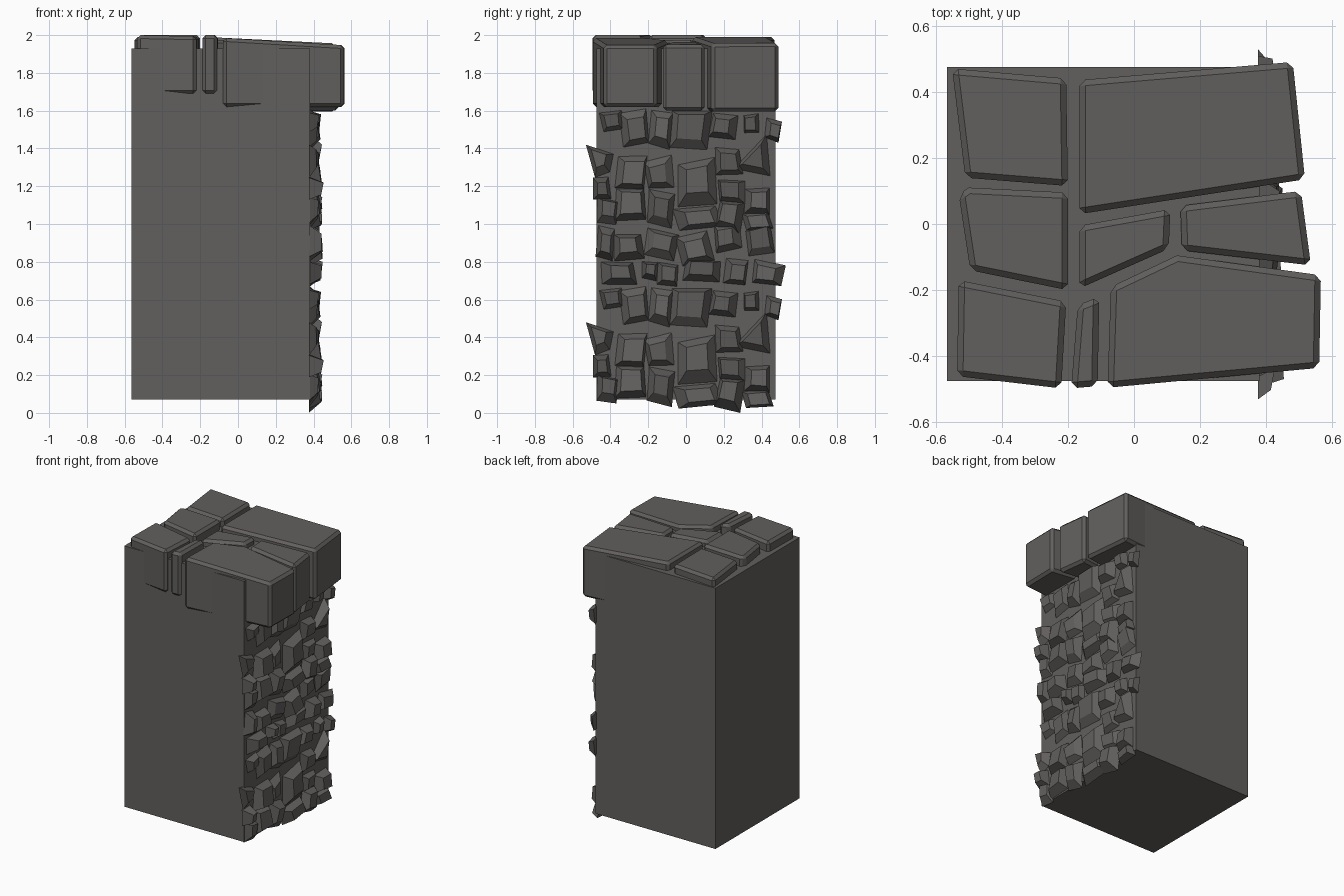
import bpy
import bmesh
import random
from mathutils import Vector

random.seed(4)

cube = bpy.data.objects.get("Cube")
if cube:
    bpy.data.objects.remove(cube, do_unlink=True)

# Single stone colour
stone = bpy.data.materials.new("dark grey stone")
stone.use_nodes = True
grey = (0.122, 0.116, 0.111, 1)
stone.diffuse_color = grey
shader = stone.node_tree.nodes["Principled BSDF"]
shader.inputs["Base Color"].default_value = grey
shader.inputs["Roughness"].default_value = 0.9


def finish(name, bm):
    """Turn a bmesh into a flat-shaded object with the stone material."""
    bmesh.ops.recalc_face_normals(bm, faces=bm.faces)
    mesh = bpy.data.meshes.new(name)
    bm.to_mesh(mesh)
    bm.free()
    mesh.materials.append(stone)
    obj = bpy.data.objects.new(name, mesh)
    bpy.context.collection.objects.link(obj)
    return obj


def loft(bm, lower, upper):
    """Close a solid between two loops of equal length."""
    a = [bm.verts.new(p) for p in lower]
    b = [bm.verts.new(p) for p in upper]
    bm.faces.new(a)
    bm.faces.new(b)
    count = len(a)
    for i in range(count):
        j = (i + 1) % count
        bm.faces.new((a[i], a[j], b[j], b[i]))


# Plain block behind the stonework
EDGE, HALF = 0.38, 0.475
plan = [(-0.565, -HALF), (EDGE, -HALF), (EDGE, HALF), (-0.565, HALF)]
bm = bmesh.new()
loft(bm, [(x, y, 0.07) for x, y in plan], [(x, y, 1.93) for x, y in plan])
finish("core_block", bm)


def slab(name, outline, bottom, top, slope=0.0):
    """Chamfered paving slab; its top falls towards +x by slope."""
    start = min(x for x, y in outline)
    bm = bmesh.new()
    loft(bm, [(x, y, bottom) for x, y in outline],
         [(x, y, top - slope * (x - start)) for x, y in outline])
    obj = finish(name, bm)
    bevel = obj.modifiers.new("chamfer", "BEVEL")
    bevel.width = 0.018
    bevel.segments = 1
    bevel.limit_method = "ANGLE"
    bevel.angle_limit = 0.7


# Paving slabs over the top and the right-hand edge
slab("slab_back_left",
     [(-0.55, 0.47), (-0.205, 0.44), (-0.2, 0.115), (-0.51, 0.14)], 1.7, 1.99)
slab("slab_middle_left",
     [(-0.53, 0.09), (-0.5, 0.11), (-0.2, 0.095), (-0.2, -0.2), (-0.495, -0.14)],
     1.7, 2.0)
slab("slab_front_left",
     [(-0.53, -0.17), (-0.205, -0.235), (-0.22, -0.497), (-0.535, -0.46)],
     1.69, 2.0, 0.02)
slab("slab_front_small",
     [(-0.17, -0.245), (-0.105, -0.22), (-0.11, -0.49), (-0.19, -0.497)],
     1.69, 2.0)
slab("slab_front_right",
     [(-0.07, -0.19), (0.13, -0.095), (0.565, -0.155), (0.56, -0.435),
      (-0.08, -0.495)], 1.62, 1.985, 0.06)
slab("slab_middle_small",
     [(-0.165, -0.005), (0.11, 0.045), (0.105, -0.075), (-0.165, -0.195)],
     1.7, 1.975)
slab("slab_middle_right",
     [(0.14, 0.055), (0.505, 0.1), (0.535, -0.125), (0.145, -0.08)],
     1.6, 1.965, 0.04)
slab("slab_back_right",
     [(-0.165, 0.435), (0.48, 0.49), (0.517, 0.135), (-0.165, 0.03)],
     1.595, 1.99, 0.05)

# Rough wall stones: centre y, centre z, width, height in hundredths
ROWS = [
    [(-39, 154, 13, 11), (-27, 150, 16, 20), (-14, 150, 13, 20),
     (2, 149, 22, 23), (20, 152, 15, 14), (35, 153, 9, 11), (46, 150, 9, 12)],
    [(-29, 127, 17, 20), (-14, 127, 15, 18), (6, 122, 22, 25),
     (22, 133, 16, 16)],
    [(-45, 119, 10, 14), (-42, 106, 12, 15), (-29, 110, 18, 18),
     (-13, 108, 15, 22), (6, 103, 23, 12), (24, 117, 15, 13),
     (38, 112, 14, 15), (24, 104, 15, 17), (38, 102, 15, 10)],
]
TOP_ONLY = [
    [(-43, 90, 10, 17), (-30, 88, 17, 15), (-13, 89, 18, 16),
     (5, 87, 18, 18), (22, 93, 15, 15), (39, 91, 16, 15)],
    [(-36, 74, 20, 13), (-19, 75, 9, 10), (-10, 73, 11, 13),
     (8, 75, 21, 13), (26, 75, 14, 14), (44, 74, 18, 13)],
]
SPIKE = [(-0.53, 1.42), (-0.38, 1.37), (-0.4, 1.27), (-0.48, 1.24)]
WEDGE = [(0.43, 1.48), (0.45, 1.25), (0.25, 1.29)]


def rough_quad(y, z, w, h):
    """Uneven four-sided outline around a centre."""
    skew = random.uniform(-0.2, 0.2)
    points = []
    for sy, sz in ((-1, -1), (1, -1), (1, 1), (-1, 1)):
        jy, jz = random.uniform(0.8, 1.06), random.uniform(0.8, 1.06)
        points.append(((y + w * (sy * jy + skew * sz) / 2) / 100,
                       (z + h * (sz * jz - skew * sy) / 2) / 100))
    return points


def chip(bm, outline, drop):
    """Tapered stone with a tilted flat face, standing out towards +x."""
    points = [Vector((y, max(z - drop, 0))) for y, z in outline]
    centre = sum(points, Vector((0, 0))) / len(points)
    shift = Vector((random.uniform(-0.016, 0.016), random.uniform(-0.005, 0.02)))
    tilt = Vector((random.uniform(-0.2, 0.2), random.uniform(-0.2, 0.2)))
    depth = random.uniform(0.42, 0.445)
    scale = random.uniform(0.52, 0.68)
    outer = []
    for p in points:
        d = (p - centre) * scale
        q = centre + d + shift
        outer.append((depth + tilt.dot(d), q.x, q.y))
    loft(bm, [(EDGE - 0.005, p.x, p.y) for p in points], outer)


# The stone pattern is laid twice, the lower course cut short by the ground
pattern = [rough_quad(*s) for row in ROWS for s in row] + [SPIKE, WEDGE]
upper = pattern + [rough_quad(*s) for row in TOP_ONLY for s in row]
for name, outlines, drop in (("wall_stones_upper", upper, 0),
                             ("wall_stones_lower", pattern, 0.94)):
    random.seed(9)
    bm = bmesh.new()
    for outline in outlines:
        chip(bm, outline, drop)
    finish(name, bm)
